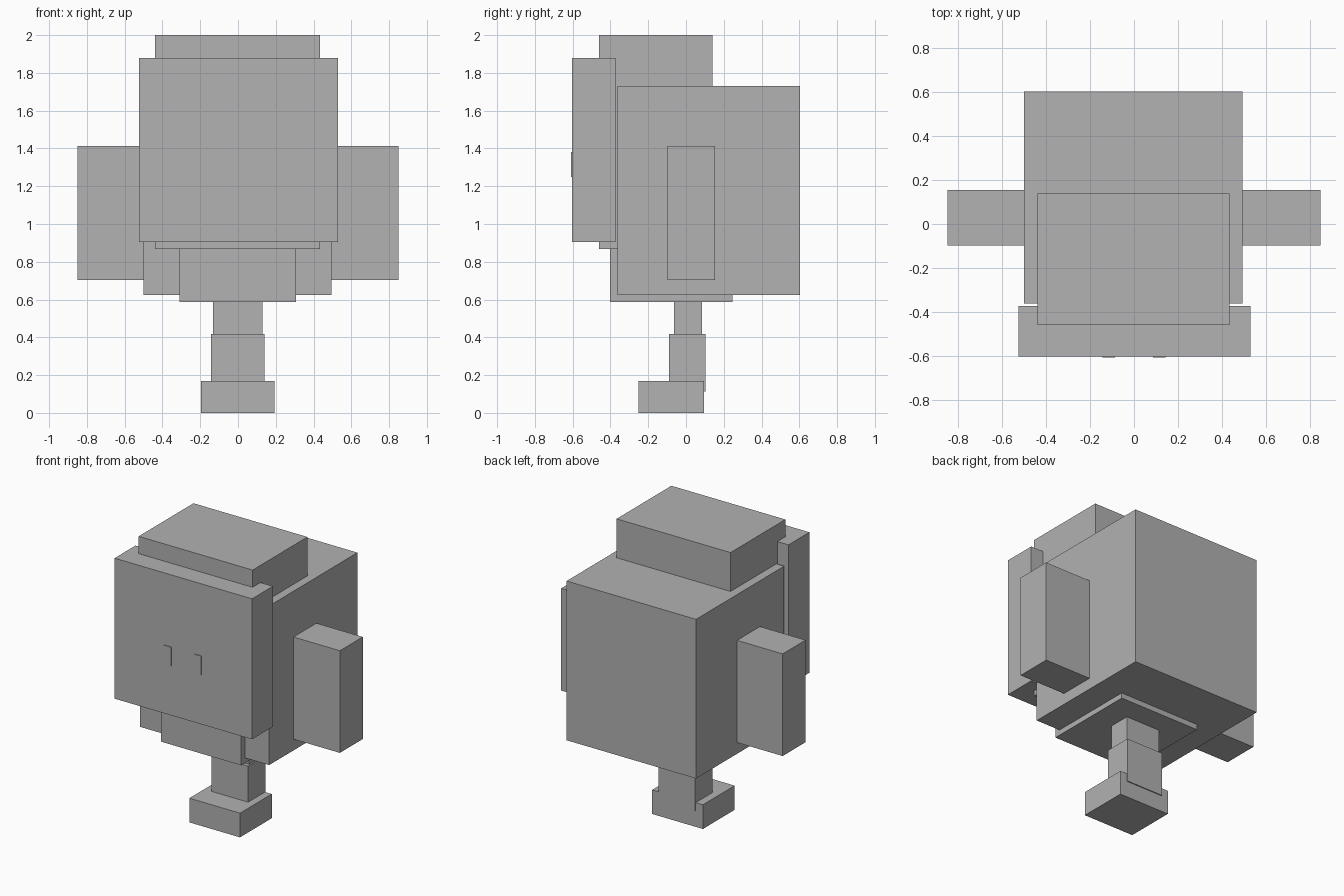
import bpy
import bmesh
from mathutils import Vector

cube = bpy.data.objects.get("Cube")
if cube:
    bpy.data.objects.remove(cube, do_unlink=True)

# One flat colour for the whole figure
grey = bpy.data.materials.new("plain_grey")
grey.use_nodes = True
colour = (0.445, 0.445, 0.445, 1)
grey.diffuse_color = colour
grey.node_tree.nodes["Principled BSDF"].inputs["Base Color"].default_value = colour


def box(name, x, y, z):
    """Add a box spanning the given (low, high) range on each axis."""
    low, high = (Vector(corner) for corner in zip(x, y, z))
    bm = bmesh.new()
    bmesh.ops.create_cube(bm, size=1)
    bmesh.ops.scale(bm, vec=high - low, verts=bm.verts)
    bmesh.ops.translate(bm, vec=(low + high) / 2, verts=bm.verts)
    mesh = bpy.data.meshes.new(name)
    bm.to_mesh(mesh)
    bm.free()
    mesh.materials.append(grey)
    obj = bpy.data.objects.new(name, mesh)
    bpy.context.collection.objects.link(obj)
    return obj


def pair(name, x, y, z):
    """Add a left box (+x) and its mirrored right box."""
    box("left_" + name, x, y, z)
    box("right_" + name, (-x[1], -x[0]), y, z)


# Head and body
box("face_plate", (-0.525, 0.53), (-0.603, -0.374), (0.905, 1.88))
box("head_block", (-0.44, 0.435), (-0.461, 0.14), (0.868, 2.0))
box("body", (-0.5, 0.494), (-0.363, 0.604), (0.625, 1.73))
box("belly", (-0.31, 0.307), (-0.403, 0.246), (0.588, 0.9))

# Thin raised eyes on the face plate
pair("eye", (0.087, 0.143), (-0.608, -0.602), (1.25, 1.38))

# Arms
pair("arm", (0.48, 0.85), (-0.097, 0.154), (0.703, 1.412))

# Single stacked leg
box("upper_leg", (-0.132, 0.13), (-0.064, 0.086), (0.4, 0.6))
box("lower_leg", (-0.142, 0.14), (-0.089, 0.103), (0.112, 0.418))
box("foot", (-0.197, 0.192), (-0.252, 0.096), (0, 0.168))
